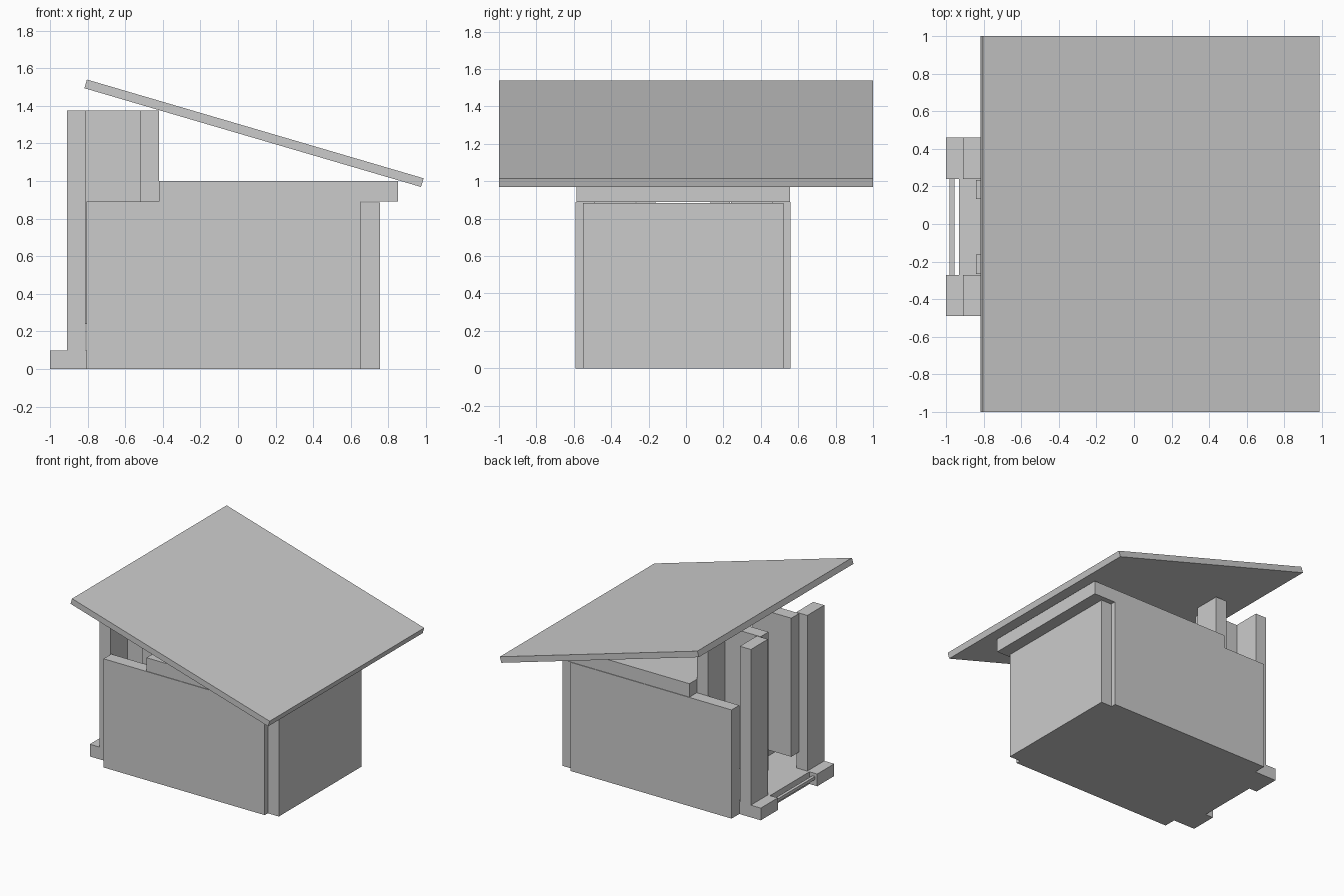
import bpy
import math

if "Cube" in bpy.data.objects:
    bpy.data.objects.remove(bpy.data.objects["Cube"])

grey = bpy.data.materials.new("plain_grey")
grey.diffuse_color = (0.6, 0.6, 0.6, 1)
grey.use_nodes = True
grey.node_tree.nodes["Principled BSDF"].inputs["Base Color"].default_value = grey.diffuse_color

YC = -0.015  # centre line of the body


def box(name, x, y, z, rot_y=0.0):
    """Box from (min, max) ranges, optionally tilted about its centre."""
    spans = (x, y, z)
    bpy.ops.mesh.primitive_cube_add(size=1, location=[(a + b) / 2 for a, b in spans])
    ob = bpy.context.object
    ob.name = name
    ob.scale = [b - a for a, b in spans]
    ob.rotation_euler = (0, rot_y, 0)
    ob.data.materials.append(grey)
    return ob


def pair(name, x, near, far, z):
    """Two boxes mirrored about the centre line."""
    box("back_" + name, x, (YC + near, YC + far), z)
    box("front_" + name, x, (YC - far, YC - near), z)


# Body: floor, side walls, end wall and flat top slab
box("floor", (-0.93, 0.70), (YC - 0.475, YC + 0.475), (0, 0.10))
pair("side_wall", (-0.805, 0.655), 0.475, 0.575, (0, 0.89))
box("end_wall", (0.655, 0.755), (YC - 0.535, YC + 0.535), (0, 0.885))
box("top_slab", (-0.42, 0.85), (YC - 0.57, YC + 0.57), (0.89, 1.0))

# Entrance: feet, posts and guide panels between the posts
pair("foot", (-1.0, -0.805), 0.255, 0.475, (0, 0.10))
pair("outer_post", (-0.91, -0.81), 0.255, 0.475, (0.10, 1.375))
pair("inner_post", (-0.52, -0.42), 0.255, 0.475, (0.10, 1.375))
pair("guide_panel", (-0.84, -0.49), 0.147, 0.25, (0.24, 1.375))
box("threshold_bar", (-0.98, -0.955), (YC - 0.255, YC + 0.255), (0.05, 0.075))

# Sloping roof
slope = math.atan2(0.525, 1.79)
length, thick = math.hypot(0.525, 1.79), 0.048
cx, cz = 0.085, 1.254
box("roof", (cx - length / 2, cx + length / 2), (-1, 1),
    (cz - thick / 2, cz + thick / 2), slope)
